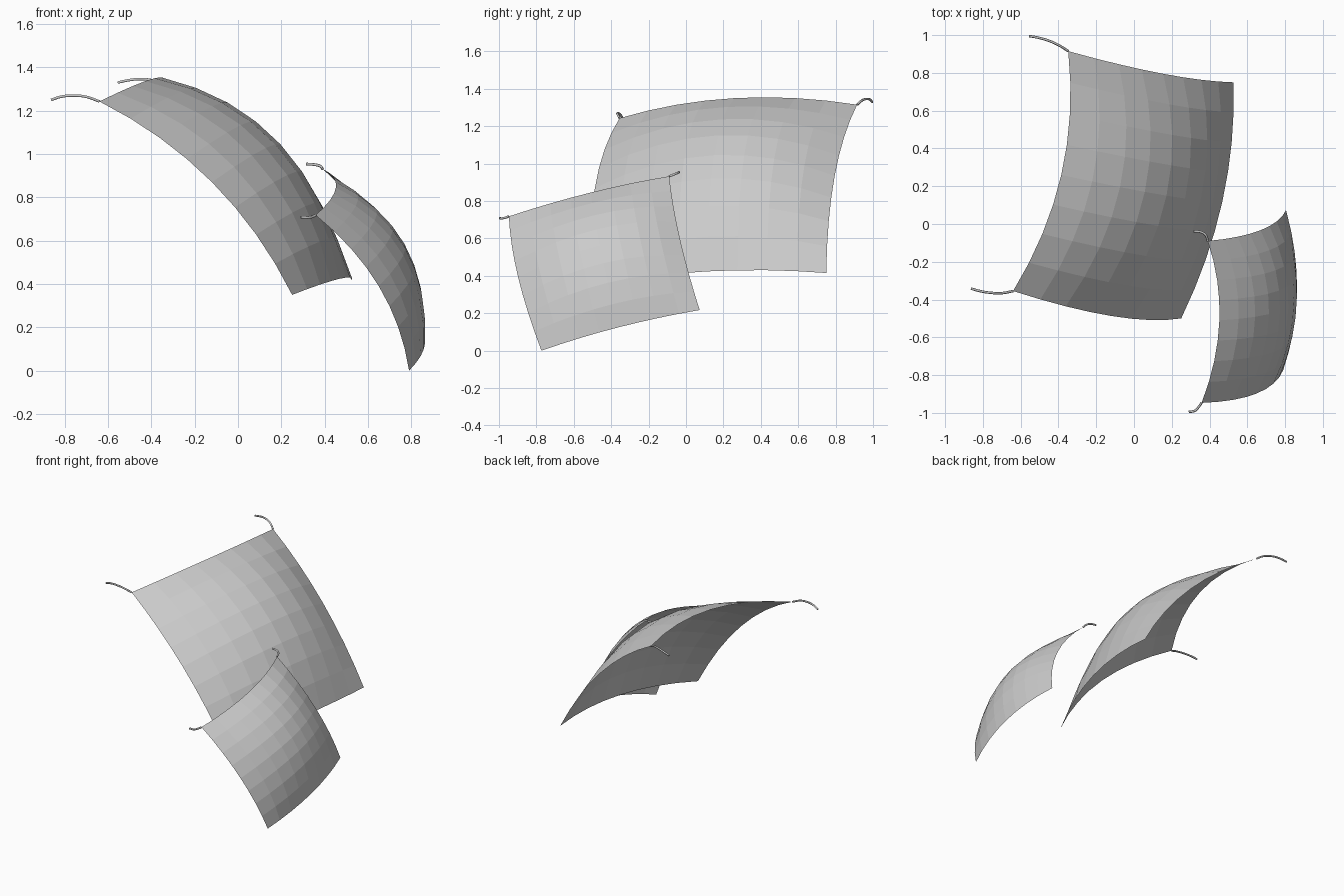
import bpy

if "Cube" in bpy.data.objects:
    bpy.data.objects.remove(bpy.data.objects["Cube"])

N = 8  # faces along each side of a sheet


def weights(t):
    """Quadratic curve weights passing through t = 0, 0.5, 1."""
    return ((1 - t) * (1 - 2 * t), 4 * t * (1 - t), t * (2 * t - 1))


def sheet(name, rows):
    """Billowing sheet through 3 rows (top, middle, bottom) of 3 points."""
    verts, faces = [], []
    for i in range(N + 1):
        wi = weights(i / N)
        for j in range(N + 1):
            wj = weights(j / N)
            verts.append([sum(wi[a] * wj[b] * rows[a][b][k]
                              for a in range(3) for b in range(3))
                          for k in range(3)])
    w = N + 1
    for i in range(N):
        for j in range(N):
            p = i * w + j
            faces.append((p, p + w, p + w + 1, p + 1))
    me = bpy.data.meshes.new(name)
    me.from_pydata(verts, [], faces)
    ob = bpy.data.objects.new(name, me)
    bpy.context.collection.objects.link(ob)


def rope(name, pts, r=0.0065):
    """Thin round cord following a smooth path."""
    cu = bpy.data.curves.new(name, 'CURVE')
    cu.dimensions = '3D'
    cu.bevel_depth = r
    cu.bevel_resolution = 1
    cu.resolution_u = 4
    cu.use_fill_caps = True
    sp = cu.splines.new('BEZIER')
    sp.bezier_points.add(len(pts) - 1)
    for bp, co in zip(sp.bezier_points, pts):
        bp.co = co
        bp.handle_left_type = bp.handle_right_type = 'AUTO'
    ob = bpy.data.objects.new(name, cu)
    bpy.context.collection.objects.link(ob)


# Large upper sail
sheet("large_sail", [
    [(-.64, -.355, 1.243), (-.385, .26, 1.35), (-.348, .915, 1.315)],
    [(-.12, -.487, .87), (.172, .15, 1.045), (.155, .795, .935)],
    [(.25, -.50, .35), (.468, .12, .424), (.527, .75, .415)]])

# Small lower sail
sheet("small_sail", [
    [(.358, -.947, .718), (.452, -.51, .845), (.39, -.09, .932)],
    [(.65, -.897, .39), (.773, -.46, .563), (.67, -.033, .60)],
    [(.79, -.773, 0), (.863, -.36, .125), (.805, .073, .217)]])

# Cords at the top corners
rope("large_sail_back_rope", [(-.348, .915, 1.315), (-.39, .942, 1.338),
                              (-.45, .97, 1.346), (-.51, .987, 1.34), (-.555, .995, 1.33)])
rope("large_sail_front_rope", [(-.64, -.355, 1.243), (-.70, -.366, 1.264),
                               (-.76, -.364, 1.27), (-.82, -.354, 1.264), (-.862, -.342, 1.25)])
rope("small_sail_back_rope", [(.39, -.09, .932), (.38, -.06, .944),
                              (.355, -.043, .951), (.315, -.038, .954)])
rope("small_sail_front_rope", [(.358, -.947, .718), (.345, -.965, .711),
                               (.325, -.987, .707), (.29, -.995, .709)])
